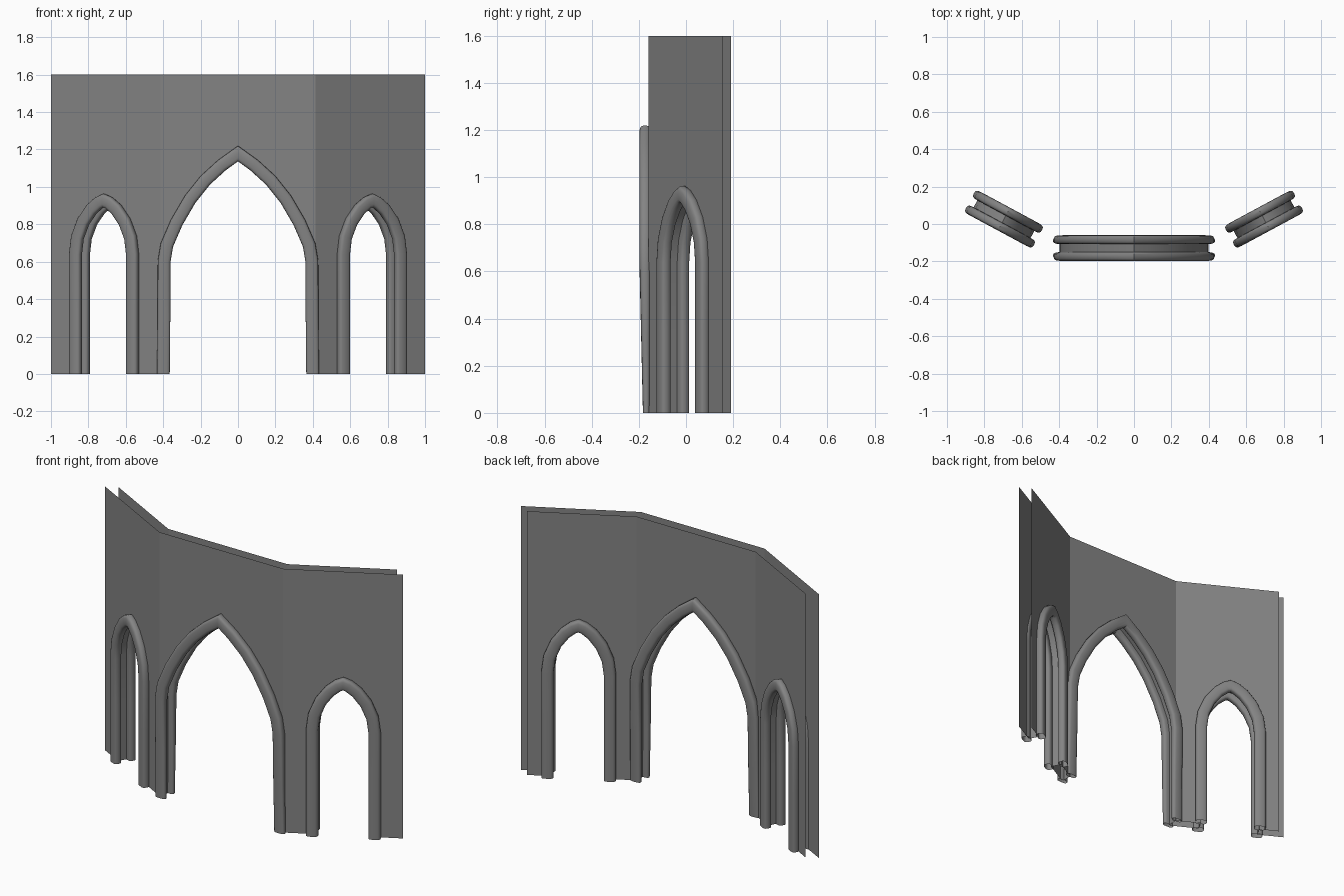
import bpy, bmesh, math
from mathutils import Vector

if "Cube" in bpy.data.objects:
    bpy.data.objects.remove(bpy.data.objects["Cube"])

H = 1.6          # wall height
T = 0.062        # gap between the front and back wall sheets
CX, FY = 0.415, -0.16
ANG = math.atan2(0.315, 0.585)
SIDE_LEN = math.hypot(0.315, 0.585)

# half arch paths (half width, height) from floor to apex
MAIN = [(0.399, 0), (0.396, 0.3), (0.395, 0.60), (0.380, 0.69), (0.328, 0.81),
        (0.255, 0.935), (0.175, 1.035), (0.085, 1.117), (0, 1.178)]
SIDE = [(0.173, 0), (0.173, 0.35), (0.173, 0.64), (0.161, 0.73), (0.125, 0.815),
        (0.075, 0.88), (0.03, 0.915), (0, 0.927)]

stone = bpy.data.materials.new("dark_stone")
stone.diffuse_color = (0.23, 0.23, 0.23, 1)
stone.use_nodes = True
stone.node_tree.nodes["Principled BSDF"].inputs["Base Color"].default_value = stone.diffuse_color


def full_path(half, centre):
    pts = [(-u, z) for u, z in half] + list(reversed([(u, z) for u, z in half[:-1]]))
    return [(centre + u, z) for u, z in pts]


def centre_place(u, d, z):
    return Vector((u, FY - d, z))


def side_place(u, d, z):
    return Vector((CX + u * math.cos(ANG) + d * math.sin(ANG),
                   FY + u * math.sin(ANG) - d * math.cos(ANG), z))


def finish(name, bm, mirror, smooth):
    me = bpy.data.meshes.new(name)
    bm.to_mesh(me)
    bm.free()
    me.materials.append(stone)
    ob = bpy.data.objects.new(name, me)
    bpy.context.collection.objects.link(ob)
    if mirror:
        ob.modifiers.new("mirror", 'MIRROR')
    if smooth:
        bpy.ops.object.select_all(action='DESELECT')
        ob.select_set(True)
        bpy.context.view_layer.objects.active = ob
        bpy.ops.object.shade_smooth_by_angle(angle=math.radians(40))


def sheet(name, path, place, u0, u1, d, mirror):
    # thin wall face: strips from the arch edge out to the sides and top
    bm = bmesh.new()
    mid = len(path) // 2
    apex_u = path[mid][0]
    inner = [bm.verts.new(place(u, d, z)) for u, z in path]
    outer = [bm.verts.new(place(u0 if i < mid else u1, d, z)) if i != mid
             else bm.verts.new(place(apex_u, d, H)) for i, (u, z) in enumerate(path)]
    for i in range(len(path) - 1):
        if i == mid - 1:
            corner = bm.verts.new(place(u0, d, H))
            bm.faces.new((inner[i], inner[i + 1], outer[i + 1], corner))
            bm.faces.new((inner[i], corner, outer[i]))
        elif i == mid:
            corner = bm.verts.new(place(u1, d, H))
            bm.faces.new((inner[i], inner[i + 1], corner, outer[i]))
            bm.faces.new((inner[i + 1], outer[i + 1], corner))
        else:
            bm.faces.new((inner[i], inner[i + 1], outer[i + 1], outer[i]))
    # both sheets face away from the gap
    out = place(0, 1, 0) - place(0, 0, 0)
    bm.normal_update()
    flip = [f for f in bm.faces if (f.normal.dot(out) > 0) == (d < 0)]
    bmesh.ops.reverse_faces(bm, faces=flip)
    finish(name, bm, mirror, False)


def reveal(name, path, place, mirror):
    # inner lining of the opening, between both sheets
    bm = bmesh.new()
    rows = [[bm.verts.new(place(u, d, z)) for d in (0, -T)] for u, z in path]
    for a, b in zip(rows, rows[1:]):
        bm.faces.new((a[0], a[1], b[1], b[0]))
    finish(name, bm, mirror, True)


def moulding(name, path, place, back, taper, mirror):
    # rounded trim swept along the arch with mitred joints
    bm = bmesh.new()
    prof = []
    for i in range(16):
        t = 2 * math.pi * i / 16
        c, s = math.cos(t), math.sin(t)
        prof.append((0.034 * math.copysign(abs(c) ** 0.65, c),
                     0.014 + 0.024 * math.copysign(abs(s) ** 0.65, s)))
    P = [Vector(p) for p in path]
    rings = []
    for i, p in enumerate(P):
        t1 = (P[i] - P[i - 1]).normalized() if i else (P[1] - P[0]).normalized()
        t2 = (P[i + 1] - P[i]).normalized() if i < len(P) - 1 else t1
        t = (t1 + t2).normalized()
        n = Vector((-t.y, t.x)) / max(t.dot(t1), 0.5)
        k = 0.6 + 0.4 * min(p.y / 0.65, 1) if taper else 1
        ring = []
        for a, d in prof:
            q = p + n * a
            d *= k
            ring.append(bm.verts.new(place(q.x, -T - d if back else d, max(q.y, 0))))
        rings.append(ring)
    m = len(prof)
    for a, b in zip(rings, rings[1:]):
        for j in range(m):
            bm.faces.new((a[j], a[(j + 1) % m], b[(j + 1) % m], b[j]))
    bmesh.ops.recalc_face_normals(bm, faces=bm.faces)
    finish(name, bm, mirror, True)


# inner corner shift and outer end of the back sheet on the angled bays
shift = T * math.tan(ANG / 2)
u_end = (0.935 - CX + T * math.sin(ANG)) / math.cos(ANG)

bays = [("centre", full_path(MAIN, 0), centre_place, (-CX, CX),
         (-CX + shift, CX - shift), True, False),
        ("side", full_path(SIDE, 0.335), side_place, (0, SIDE_LEN),
         (shift, u_end), False, True)]

for name, path, place, front, rear, taper, mirror in bays:
    sheet(name + "_wall_front", path, place, *front, 0, mirror)
    sheet(name + "_wall_back", path, place, *rear, -T, mirror)
    reveal(name + "_arch_lining", path, place, mirror)
    moulding(name + "_arch_trim_front", path, place, False, taper, mirror)
    moulding(name + "_arch_trim_back", path, place, True, taper, mirror)
